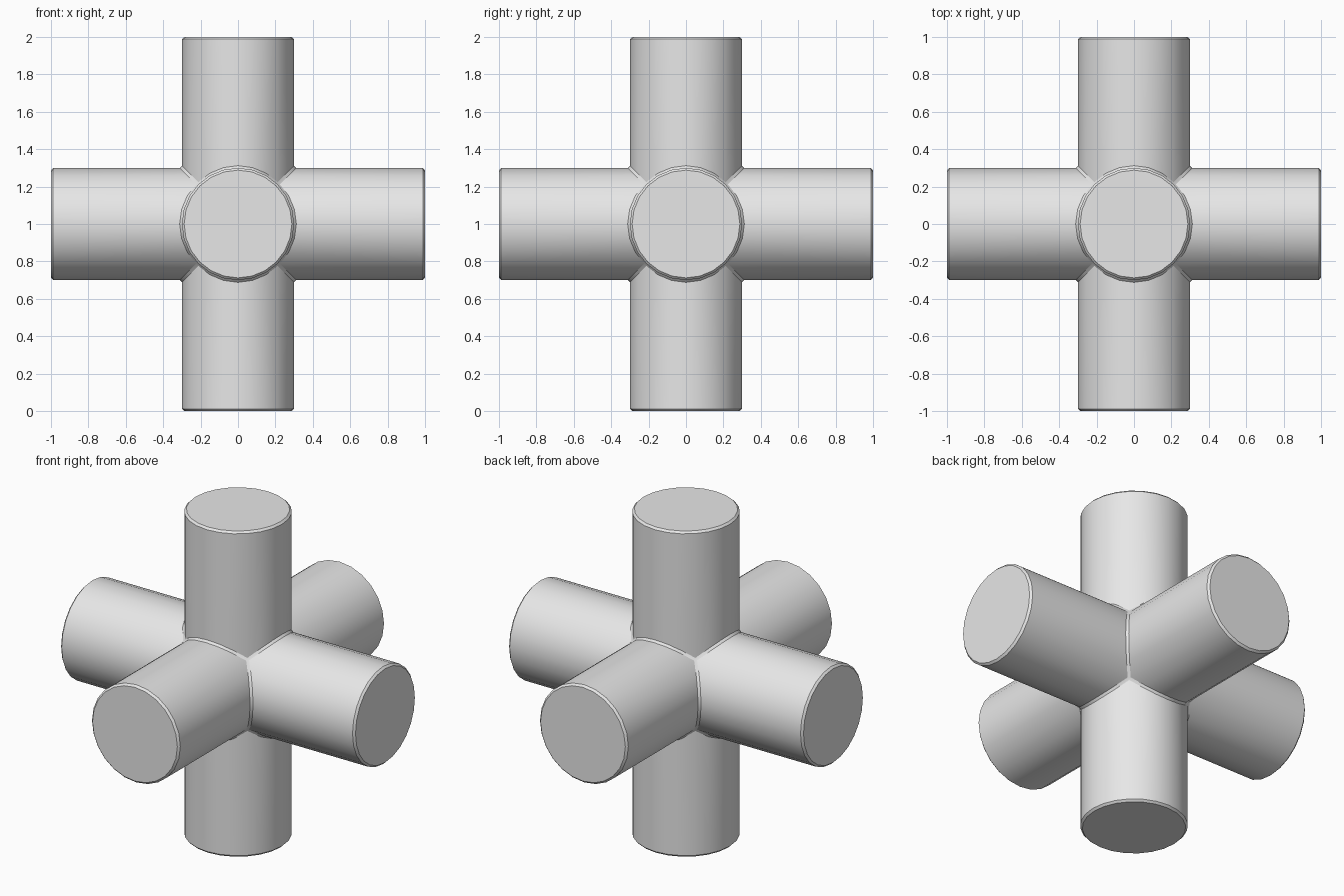
import bpy, bmesh, math
from itertools import product
from mathutils import Vector

cube = bpy.data.objects.get("Cube")
if cube:
    bpy.data.objects.remove(cube, do_unlink=True)

RADIUS, SIDES, BEVEL = 0.3, 24, 0.012
STEP = math.tau / SIDES
CENTRE = Vector((0, 0, 1))

grey = bpy.data.materials.new("plain grey")
grey.use_nodes = True
colour = (0.8, 0.8, 0.8, 1)
grey.diffuse_color = colour
grey.node_tree.nodes["Principled BSDF"].inputs["Base Color"].default_value = colour

bm = bmesh.new()


def point(axis, along, b, c):
    """Place a point given along one axis and across the two following axes."""
    v = Vector((0, 0, 0))
    v[axis], v[(axis + 1) % 3], v[(axis + 2) % 3] = along, b, c
    return bm.verts.new(v + CENTRE)


def ring(axis, sign, radius, end=None):
    """A ring across an arm; without an end it follows the mitred joint."""
    verts = []
    for i in range(SIDES):
        b, c = radius * math.cos(i * STEP), radius * math.sin(i * STEP)
        along = max(abs(b), abs(c)) + BEVEL if end is None else end
        verts.append(point(axis, sign * along, b, c))
    return verts


# Six round arms with bevelled flat ends
for axis, sign in product(range(3), (-1, 1)):
    rings = [ring(axis, sign, RADIUS),
             ring(axis, sign, RADIUS, 1 - BEVEL),
             ring(axis, sign, RADIUS - BEVEL, 1)]
    for low, high in zip(rings, rings[1:]):
        for i in range(SIDES):
            j = (i + 1) % SIDES
            bm.faces.new((low[i], low[j], high[j], high[i]))
    bm.faces.new(rings[-1])

# Narrow chamfers along the joints between neighbouring arms
eighth = SIDES // 8
for axis, sa, sb in product(range(3), (-1, 1), (-1, 1)):
    strip = []
    for k in range(-eighth, eighth + 1):
        s, c = RADIUS * math.cos(k * STEP), RADIUS * math.sin(k * STEP)
        strip.append((point(axis, sa * (s + BEVEL), sb * s, c),
                      point(axis, sa * s, sb * (s + BEVEL), c)))
    for (p, q), (r, t) in zip(strip, strip[1:]):
        bm.faces.new((p, q, t, r))

# Small triangles where three arms meet
s = RADIUS * math.sqrt(0.5)
for x, y, z in product((-1, 1), repeat=3):
    bm.faces.new((point(0, x * (s + BEVEL), y * s, z * s),
                  point(0, x * s, y * (s + BEVEL), z * s),
                  point(0, x * s, y * s, z * (s + BEVEL))))

bmesh.ops.remove_doubles(bm, verts=bm.verts, dist=0.0005)
bmesh.ops.recalc_face_normals(bm, faces=bm.faces)

mesh = bpy.data.meshes.new("six_way_pipe_joint")
bm.to_mesh(mesh)
bm.free()
mesh.materials.append(grey)
joint = bpy.data.objects.new("six_way_pipe_joint", mesh)
bpy.context.collection.objects.link(joint)

bpy.ops.object.select_all(action="DESELECT")
joint.select_set(True)
bpy.context.view_layer.objects.active = joint
bpy.ops.object.shade_smooth_by_angle(angle=math.radians(30))
